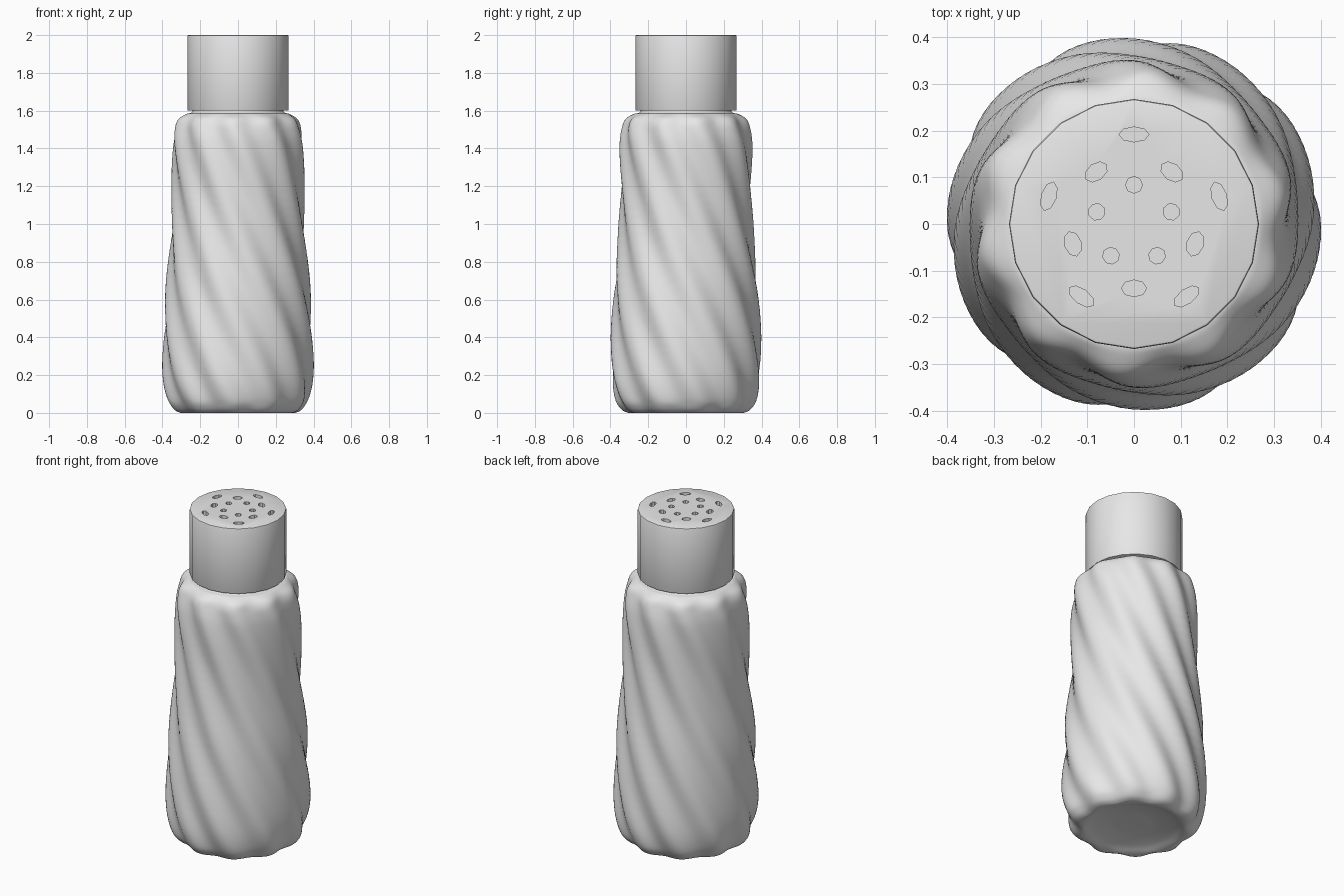
import bpy, bmesh, math
from mathutils import Vector, Matrix

if "Cube" in bpy.data.objects:
    bpy.data.objects.remove(bpy.data.objects["Cube"])

grey = bpy.data.materials.new("light_grey")
grey.diffuse_color = (0.8, 0.8, 0.8, 1)
grey.use_nodes = True
grey.node_tree.nodes["Principled BSDF"].inputs["Base Color"].default_value = grey.diffuse_color


def make_object(name, bm, angle=None):
    bmesh.ops.recalc_face_normals(bm, faces=bm.faces)
    mesh = bpy.data.meshes.new(name)
    bm.to_mesh(mesh)
    bm.free()
    mesh.materials.append(grey)
    ob = bpy.data.objects.new(name, mesh)
    bpy.context.collection.objects.link(ob)
    if angle:
        bpy.ops.object.select_all(action='DESELECT')
        ob.select_set(True)
        bpy.context.view_layer.objects.active = ob
        bpy.ops.object.shade_smooth_by_angle(angle=math.radians(angle))
    return ob


def smooth_path(pts, steps):
    """Catmull-Rom curve through the profile points."""
    p = [Vector(q) for q in pts]
    p = [p[0]] + p + [p[-1]]
    out = []
    for a, b, c, d in zip(p, p[1:], p[2:], p[3:]):
        for i in range(steps):
            t = i / steps
            out.append(0.5 * (2 * b + (c - a) * t + (2 * a - 5 * b + 4 * c - d) * t * t
                              + (3 * b - a - 3 * c + d) * t ** 3))
    return out + [p[-1]]


# Body: ten twisted ribs over a waisted bottle profile (radius, height)
profile = [(0.06, 0.035), (0.13, 0.033), (0.22, 0.018), (0.27, 0.003), (0.305, 0.0),
           (0.345, 0.02), (0.38, 0.08), (0.40, 0.2), (0.40, 0.4), (0.386, 0.65),
           (0.363, 0.92), (0.353, 1.15), (0.353, 1.38), (0.346, 1.48), (0.325, 1.55),
           (0.28, 1.581), (0.25, 1.588), (0.24, 1.6), (0.24, 1.63)]
RIBS, SIDES, TWIST = 10, 160, math.radians(73)
bm = bmesh.new()
rings = []
for r, z in smooth_path(profile, 5):
    z = max(z, 0)
    w = min(max((r - 0.25) / 0.08, 0), 1)
    depth = 0.033 * w * w * (3 - 2 * w)
    turn = TWIST * (min(max(z, 0.05), 1.52) - 0.215)
    ring = []
    for i in range(SIDES):
        a = 2 * math.pi * i / SIDES
        rr = r * (1 - depth + depth * math.cos(RIBS * (a + turn)))
        ring.append(bm.verts.new((rr * math.cos(a), rr * math.sin(a), z)))
    rings.append(ring)
for lo, hi in zip(rings, rings[1:]):
    for i in range(SIDES):
        j = (i + 1) % SIDES
        bm.faces.new((lo[i], lo[j], hi[j], hi[i]))
bm.faces.new(rings[0])
bm.faces.new(rings[-1])
make_object("bottle_body", bm, 50)

# Cap: twenty-sided cylinder with softened rims
bm = bmesh.new()
bmesh.ops.create_cone(bm, cap_ends=True, segments=20, radius1=0.268, radius2=0.268,
                      depth=0.4, matrix=Matrix.Translation((0, 0, 1.8)))
rims = [e for e in bm.edges if abs(e.verts[0].co.z - e.verts[1].co.z) < 0.01]
bmesh.ops.bevel(bm, geom=rims, offset=0.006, segments=2, affect='EDGES', profile=0.5)
cap = make_object("shaker_cap", bm, 30)

# Hole cutters: three rings of five, stretched along the ring
bm = bmesh.new()
for radius, start, half_w, half_h in ((0.084, 90, 0.018, 0.018),
                                      (0.138, -90, 0.027, 0.018),
                                      (0.192, 90, 0.032, 0.016)):
    for k in range(5):
        a = math.radians(start + 72 * k)
        m = (Matrix.Rotation(a, 4, 'Z') @ Matrix.Translation((radius, 0, 2.0))
             @ Matrix.Diagonal((half_h, half_w, 1, 1)))
        bmesh.ops.create_cone(bm, cap_ends=True, segments=8, radius1=1, radius2=1,
                              depth=0.05, matrix=m)
cutter = make_object("hole_cutter", bm)
cutter.hide_render = True
cutter.display_type = 'WIRE'
cut = cap.modifiers.new("holes", 'BOOLEAN')
cut.operation = 'DIFFERENCE'
cut.solver = 'EXACT'
cut.object = cutter
